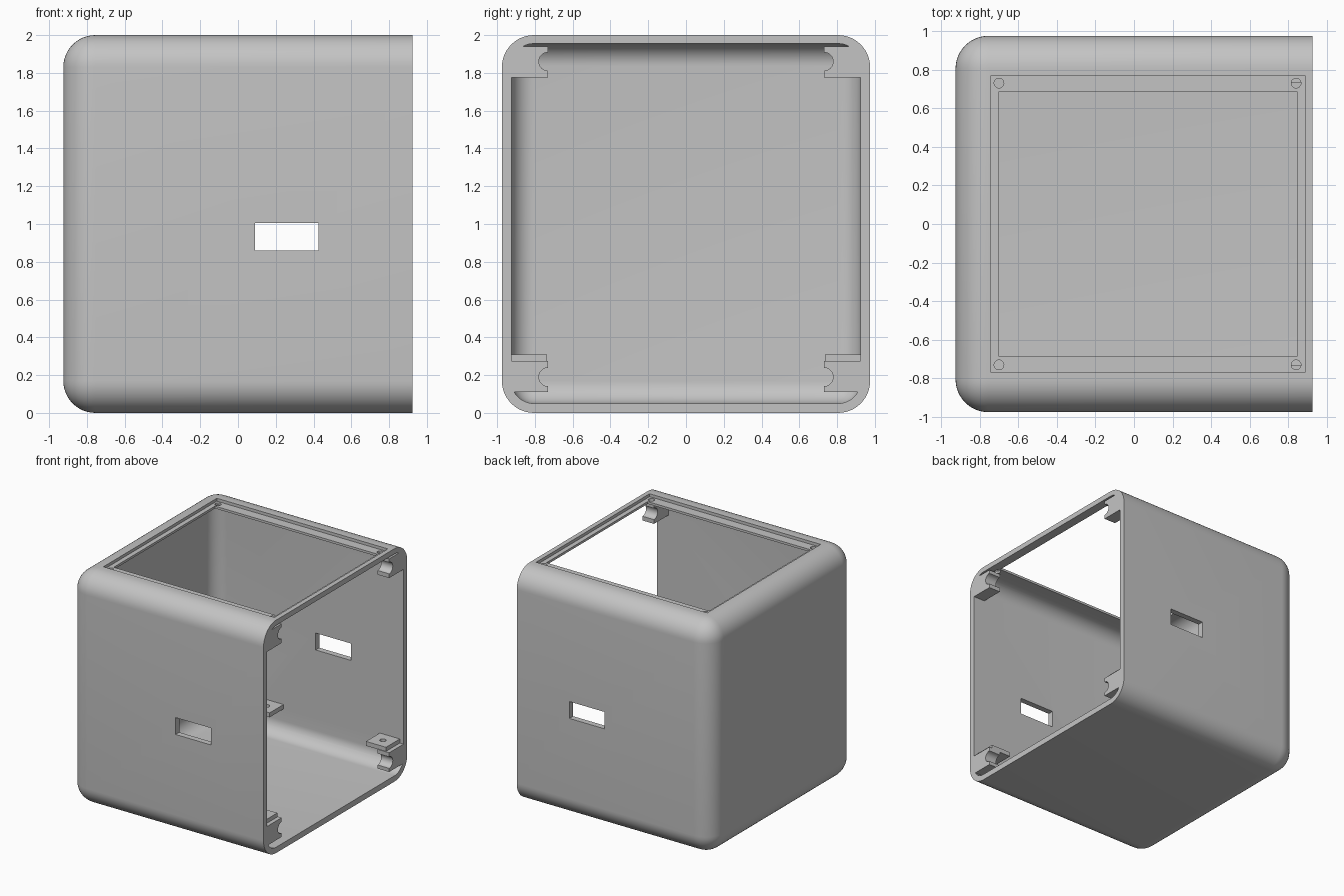
import bpy, bmesh
from mathutils import Matrix, Vector

old = bpy.data.objects.get("Cube")
if old:
    bpy.data.objects.remove(old, do_unlink=True)

grey = bpy.data.materials.new("plain grey")
grey.use_nodes = True
colour = (0.55, 0.55, 0.55, 1)
grey.diffuse_color = colour
grey.node_tree.nodes["Principled BSDF"].inputs["Base Color"].default_value = colour


def finish(bm, name):
    bmesh.ops.recalc_face_normals(bm, faces=bm.faces)
    mesh = bpy.data.meshes.new(name)
    bm.to_mesh(mesh)
    bm.free()
    mesh.materials.append(grey)
    obj = bpy.data.objects.new(name, mesh)
    bpy.context.collection.objects.link(obj)
    return obj


def box(name, x, y, z, radius=0):
    """Box from (low, high) ranges; radius rounds every edge but those around +x."""
    low, high = (Vector(c) for c in zip(x, y, z))
    bm = bmesh.new()
    bmesh.ops.create_cube(bm, size=1, matrix=Matrix.Translation((low + high) / 2)
                          @ Matrix.Diagonal((high - low).to_4d()))
    if radius:
        edges = [e for e in bm.edges if min(v.co.x for v in e.verts) < x[1] - 0.01]
        bmesh.ops.bevel(bm, geom=edges, offset=radius, segments=12, profile=0.5, affect='EDGES')
    return finish(bm, name)


def rod(name, centre, radius, length, axis='Z'):
    bm = bmesh.new()
    turn = Matrix.Rotation(1.570796, 4, 'Y') if axis == 'X' else Matrix()
    bmesh.ops.create_cone(bm, cap_ends=True, segments=32, radius1=radius, radius2=radius,
                          depth=length, matrix=Matrix.Translation(centre) @ turn)
    return finish(bm, name)


def cut(target, cutter):
    """Subtract the cutter from the target and discard it."""
    cutter.hide_render = True
    mod = target.modifiers.new("cut", 'BOOLEAN')
    mod.operation, mod.solver, mod.object = 'DIFFERENCE', 'EXACT', cutter
    bpy.context.view_layer.objects.active = target
    bpy.ops.object.modifier_apply(modifier=mod.name)
    bpy.data.objects.remove(cutter, do_unlink=True)


def side_range(side, inner, outer):
    return sorted((side * inner, side * outer))


# Rounded outer body and the inner space, open towards +x
shell = box("enclosure_shell", (-0.925, 0.925), (-0.975, 0.975), (0, 2), 0.17)
cavity = box("cavity", (-0.875, 1.05), (-0.925, 0.925), (0.05, 1.955), 0.12)

# Solid parts left standing inside the cavity
for side in (-1, 1):
    # Corner screw brackets with half-round notches
    for low, high, notch in ((0.11, 0.275, 0.19), (1.775, 1.94, 1.86)):
        bracket = box("bracket", (0.815, 1.1), side_range(side, 0.73, 0.955), (low, high))
        cut(bracket, rod("notch", (0.95, side * 0.73, notch), 0.049, 0.6, 'X'))
        cut(cavity, bracket)
    # Mounting tabs with screw holes
    for x in (-0.31, 0.795):
        tab = box("tab", (x - 0.095, x + 0.095), side_range(side, 0.737, 0.955), (0.272, 0.31))
        cut(tab, rod("tab_hole", (x, side * 0.83, 0.3), 0.025, 0.3))
        cut(cavity, tab)
cut(shell, cavity)

# Lid opening with a stepped ledge and corner holes
cut(shell, box("lid_recess", (-0.74, 0.885), (-0.77, 0.77), (1.975, 2.1)))
cut(shell, box("lid_opening", (-0.70, 0.845), (-0.687, 0.687), (1.8, 2.1)))
for x in (-0.70, 0.84):
    for y in (-0.73, 0.73):
        cut(shell, rod("lid_hole", (x, y, 2), 0.025, 0.11))

# Slots through the front and back walls
for side in (-1, 1):
    cut(shell, box("slot", (0.09, 0.425), side_range(side, 0.85, 1.1), (0.86, 1.005)))

# Smooth rounded edges, crisp corners
bpy.ops.object.select_all(action='DESELECT')
shell.select_set(True)
bpy.context.view_layer.objects.active = shell
bpy.ops.object.shade_smooth_by_angle(angle=0.5)
